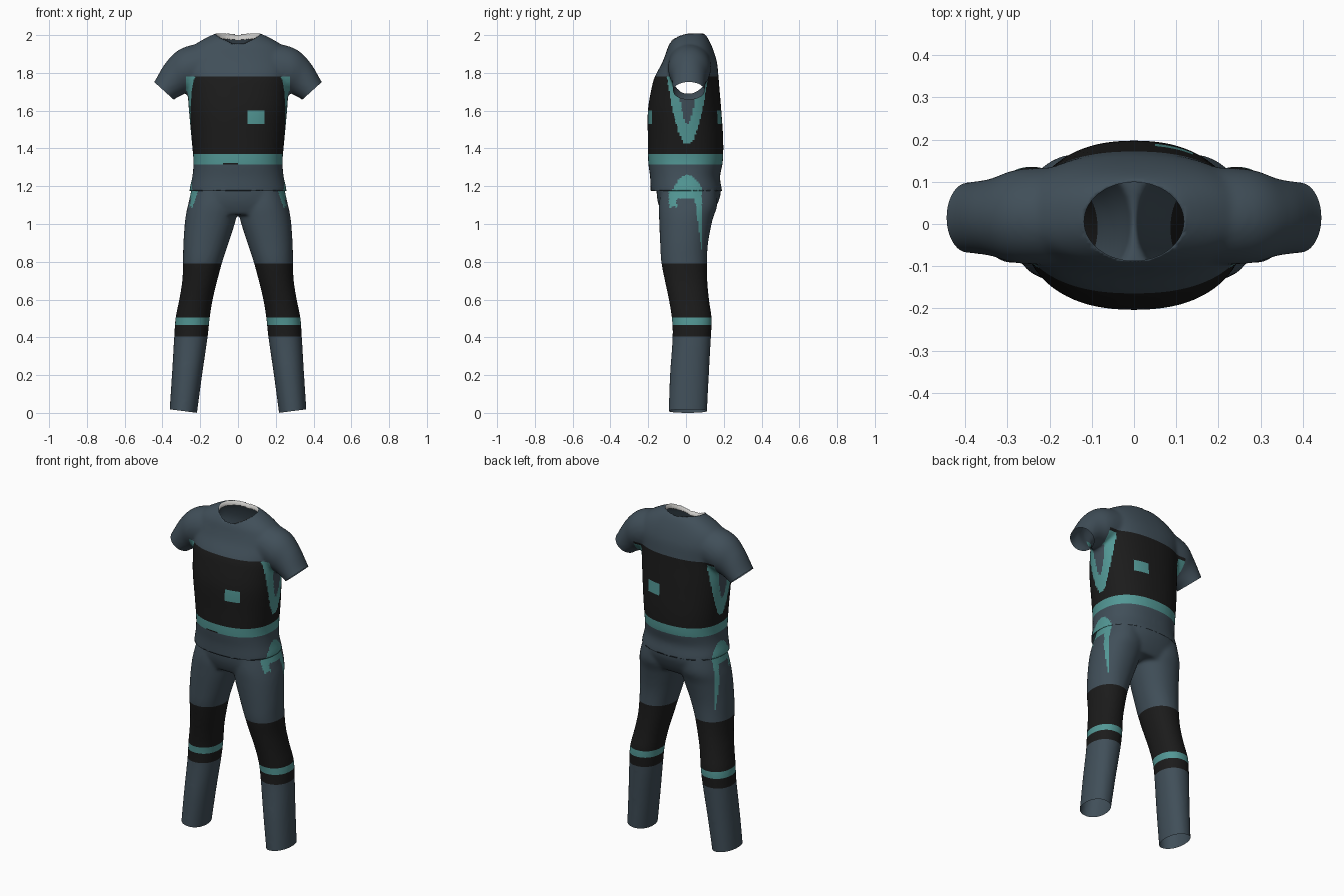
import bpy, bmesh, math
from mathutils import Vector

if "Cube" in bpy.data.objects:
    bpy.data.objects.remove(bpy.data.objects["Cube"])


def material(name, rgb):
    m = bpy.data.materials.new(name)
    m.diffuse_color = (*rgb, 1)
    m.use_nodes = True
    m.node_tree.nodes["Principled BSDF"].inputs["Base Color"].default_value = m.diffuse_color
    return m


MATS = [material("slate_blue", (0.052, 0.078, 0.100)),
        material("black", (0.011, 0.011, 0.011)),
        material("teal", (0.085, 0.31, 0.30)),
        material("pale_lining", (0.60, 0.59, 0.57))]
BLUE, BLACK, TEAL, PALE = range(4)


def smooth_rows(rows, n=5):
    """Catmull-Rom interpolation between rows of numbers."""
    out = []
    for i in range(len(rows) - 1):
        a, b, c, d = (rows[max(0, min(len(rows) - 1, i + k))] for k in (-1, 0, 1, 2))
        for j in range(n):
            t = j / n
            out.append([0.5 * (2 * q + (r - p) * t + (2 * p - 5 * q + 4 * r - s) * t * t
                               + (3 * q - p - 3 * r + s) * t ** 3)
                        for p, q, r, s in zip(a, b, c, d)])
    return out + [list(rows[-1])]


def loft(bm, rows, power=2.0, seg=48):
    """Closed tube; each row is centre xyz, half-vector x and z, half-depth y."""
    rings = []
    for cx, cy, cz, hx, hz, hy in smooth_rows(rows):
        ring = []
        for k in range(seg):
            t = 2 * math.pi * k / seg
            u, v = (math.copysign(abs(f) ** (2 / power), f) for f in (math.cos(t), math.sin(t)))
            ring.append(bm.verts.new((cx + hx * u, cy + hy * v, cz + hz * u)))
        rings.append(ring)
    for a, b in zip(rings, rings[1:]):
        for k in range(seg):
            bm.faces.new((a[k], a[k - 1], b[k - 1], b[k]))
    bm.faces.new(rings[0])
    bm.faces.new(rings[-1])


def upright(rows):
    """Rows of z, x min, x max, y front, y back to loft rows."""
    return [((a + b) / 2, (f + k) / 2, z, (b - a) / 2, 0, (k - f) / 2) for z, a, b, f, k in rows]


def fuse(bm, name):
    """Merge overlapping volumes into one smooth skin."""
    bmesh.ops.recalc_face_normals(bm, faces=bm.faces)
    me = bpy.data.meshes.new(name)
    bm.to_mesh(me)
    ob = bpy.data.objects.new(name, me)
    bpy.context.collection.objects.link(ob)
    r = ob.modifiers.new("skin", 'REMESH')
    r.mode, r.voxel_size = 'VOXEL', 0.01
    s = ob.modifiers.new("relax", 'SMOOTH')
    s.factor, s.iterations = 0.5, 8
    done = bpy.data.meshes.new_from_object(ob.evaluated_get(bpy.context.evaluated_depsgraph_get()))
    ob.modifiers.clear()
    ob.data = done
    bm.free()
    bm = bmesh.new()
    bm.from_mesh(done)
    return ob, bm


def cut(bm, co, no, test=lambda c: True, clear=False):
    faces = [f for f in bm.faces if test(f.calc_center_median())]
    geom = list({v for f in faces for v in f.verts}) + list({e for f in faces for e in f.edges}) + faces
    bmesh.ops.bisect_plane(bm, geom=geom, dist=1e-5, plane_co=co, plane_no=no, clear_outer=clear)


def lip(bm, test, scale, dz, mat):
    """Turn an open rim inwards."""
    edges = [e for e in bm.edges if e.is_boundary and all(test(v.co) for v in e.verts)]
    new = bmesh.ops.extrude_edge_only(bm, edges=edges)["geom"]
    for g in new:
        if isinstance(g, bmesh.types.BMVert):
            g.co = (g.co.x * scale, g.co.y * scale, g.co.z + dz)
        elif isinstance(g, bmesh.types.BMFace):
            g.material_index = mat


def paint(bm, rule):
    for f in bm.faces:
        f.material_index = rule(f.calc_center_median())


def finish(ob, bm):
    for f in bm.faces:
        f.smooth = True
    ob.data.materials.clear()
    for m in MATS:
        ob.data.materials.append(m)
    bm.to_mesh(ob.data)
    bm.free()


# Shirt: torso plus two short sleeves
bm = bmesh.new()
torso = [(1.13, .255, -.185, .19), (1.18, .257, -.187, .19), (1.25, .242, -.19, .18),
         (1.33, .236, -.2, .195), (1.45, .246, -.202, .197), (1.6, .26, -.202, .187),
         (1.72, .268, -.182, .177), (1.78, .272, -.165, .172), (1.85, .28, -.128, .165),
         (1.9, .27, -.108, .152), (1.945, .235, -.092, .135), (1.985, .17, -.065, .115),
         (2.01, .115, -.035, .095)]
loft(bm, upright([(z, -x, x, f, b) for z, x, f, b in torso]), 2.3)
sleeve = [(.13, .02, 1.85, 0, .12, .115), (.27, .018, 1.818, .022, .115, .112),
          (.335, .016, 1.772, .044, .087, .092), (.392, .015, 1.705, .052, .047, .084),
          (.425, .015, 1.665, .052, .047, .084)]
for s in (1, -1):
    loft(bm, [(s * cx, cy, cz, s * hx, hz, hy) for cx, cy, cz, hx, hz, hy in sleeve])
shirt, bm = fuse(bm, "shirt")

# Open the hem and the sleeve ends
cut(bm, (0, 0, 1.175), (0, 0, -1), clear=True)
for s in (1, -1):
    cut(bm, (s * .392, 0, 1.705), (s * .67, 0, -.74), lambda c: s * c.x > .3, clear=True)

# Round neck opening
NX, NY, NC = .118, .093, .006


def neck(c):
    return math.hypot(c.x / NX, (c.y - NC) / NY)


bmesh.ops.delete(bm, geom=[f for f in bm.faces if f.calc_center_median().z > 1.8
                           and neck(f.calc_center_median()) < 1], context='FACES')
for v in bm.verts:
    if v.is_boundary and v.co.z > 1.85 and abs(v.co.x) < .2:
        d = neck(v.co)
        v.co.x, v.co.y = v.co.x / d, NC + (v.co.y - NC) / d

# Crisp borders for the chest panel, belt stripe and patches
for z in (1.315, 1.322, 1.37, 1.53, 1.60, 1.78):
    cut(bm, (0, 0, z), (0, 0, 1), lambda c: abs(c.x) < .29)
for x in (.05, .14):
    cut(bm, (x, 0, 0), (1, 0, 0), lambda c: 1.53 < c.z < 1.6)
for x in (-.08, 0):
    cut(bm, (x, 0, 0), (1, 0, 0), lambda c: 1.315 < c.z < 1.322)


def arch(width, t):
    return width * math.sqrt(max(0, t))


def shirt_rule(c):
    side, y = abs(c.x), abs(c.y - .008)
    if c.z > 1.78 or side > .29 or (c.z > 1.69 and side > .275):
        return BLUE
    if c.z > 1.37:
        if side > .17 and y < arch(.105, (c.z - 1.42) / .33):
            return BLUE if y < arch(.042, (c.z - 1.53) / .15) else TEAL
        return TEAL if 1.53 < c.z < 1.6 and .05 < c.x < .14 else BLACK
    if c.z > 1.315:
        return BLACK if c.z < 1.322 and -.08 < c.x < 0 and c.y < 0 else TEAL
    return TEAL if side > .17 and y < arch(.075, (1.26 - c.z) / .07) else BLUE


paint(bm, shirt_rule)
lip(bm, lambda c: c.z < 1.18, .96, .008, BLUE)
lip(bm, lambda c: c.z > 1.85 and abs(c.x) < .2, 1.0, -.03, PALE)
finish(shirt, bm)

# Trousers: hips plus two legs
bm = bmesh.new()
hips = [(1.30, .22, -.15, .165), (1.18, .247, -.156, .185), (1.11, .262, -.148, .168),
        (1.05, .262, -.125, .135)]
loft(bm, upright([(z, -x, x, f, b) for z, x, f, b in hips]), 2.2)
leg = [(1.2, .02, .235, -.13, .16), (1.1, .0, .265, -.143, .165), (1.02, .012, .28, -.142, .14),
       (.9, .05, .289, -.137, .117), (.8, .083, .291, -.131, .111), (.7, .11, .295, -.112, .113),
       (.6, .134, .311, -.091, .122), (.5, .15, .331, -.075, .136), (.4, .161, .338, -.071, .132),
       (.2, .19, .35, -.085, .121), (.0, .217, .363, -.092, .111), (-.05, .222, .366, -.092, .108)]
for s in (1, -1):
    loft(bm, upright([(z, *sorted((s * a, s * b)), f, k) for z, a, b, f, k in leg]), 2.15)
trousers, bm = fuse(bm, "trousers")

# Open the waist and the ankles
cut(bm, (0, 0, 1.27), (0, 0, 1), clear=True)
for s in (1, -1):
    cut(bm, (s * .215, 0, 0), (s * .13, 0, -1), lambda c: s * c.x > 0 and c.z < .2, clear=True)
for z in (.405, .465, .505, .79):
    cut(bm, (0, 0, z), (0, 0, 1))


def trouser_rule(c):
    if c.z < .79:
        return TEAL if .465 < c.z < .505 else BLACK if c.z > .405 else BLUE
    if abs(c.x) > .17:
        if 1.09 < c.z < 1.2 and -.09 < c.y < .082 and (c.z > 1.135 or c.y < -.05):
            return TEAL
        if .86 < c.z < 1.14 and .082 - .035 * (c.z - .86) / .28 < c.y < .085:
            return TEAL
    return BLUE


paint(bm, trouser_rule)
finish(trousers, bm)
